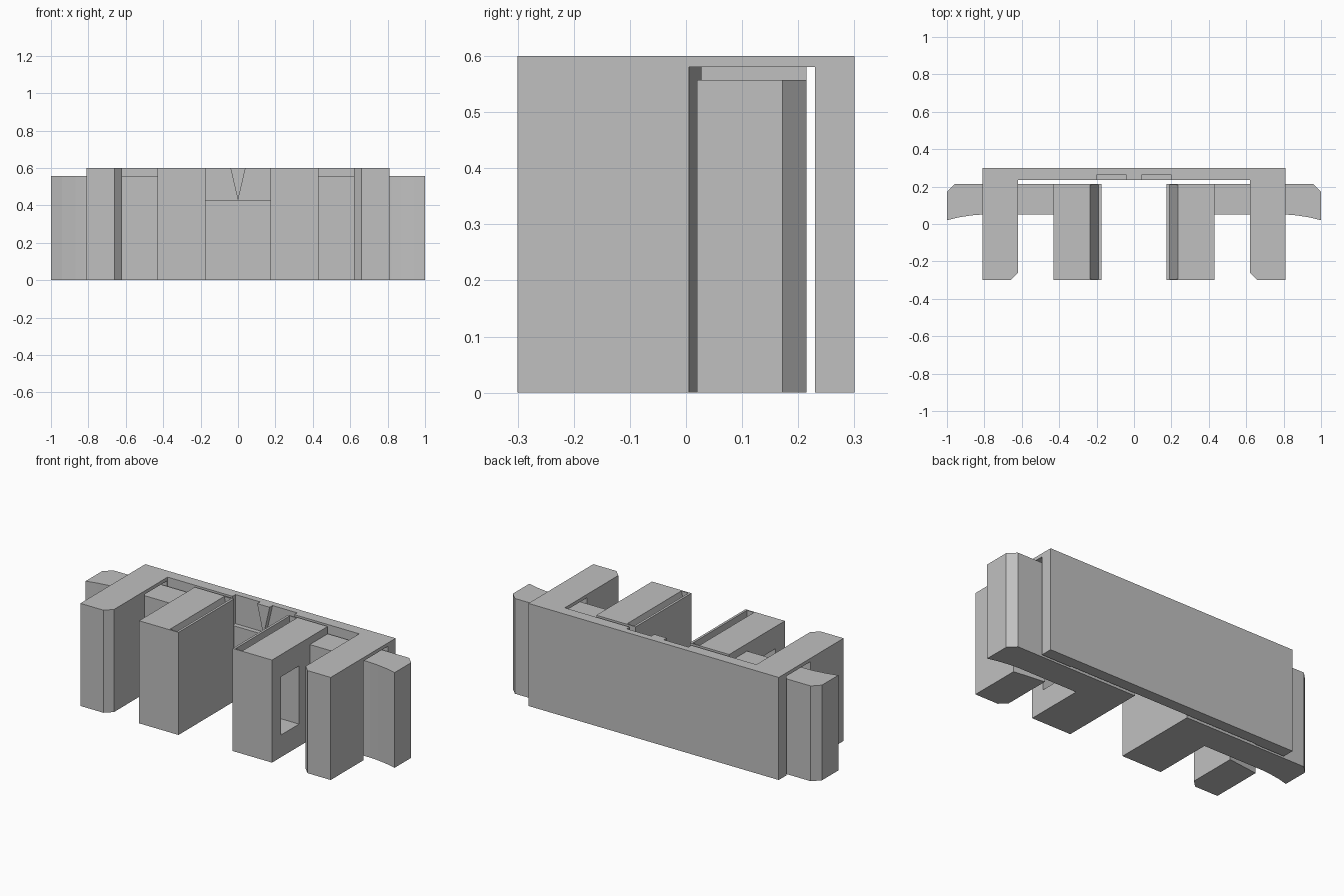
import bpy, bmesh
from mathutils import Vector

if "Cube" in bpy.data.objects:
    bpy.data.objects.remove(bpy.data.objects["Cube"], do_unlink=True)

grey = bpy.data.materials.new("plain_grey")
grey.use_nodes = True
grey.diffuse_color = (0.53, 0.53, 0.53, 1)
grey.node_tree.nodes["Principled BSDF"].inputs["Base Color"].default_value = (0.53, 0.53, 0.53, 1)


def prism(name, profile, lo, hi, axis="z", side=1):
    """Extrude a 2D profile along z (xy profile) or y (xz profile); side=-1 mirrors x."""
    bm = bmesh.new()
    point = (lambda a, b: (a * side, b, lo)) if axis == "z" else (lambda a, b: (a * side, lo, b))
    face = bm.faces.new([bm.verts.new(point(a, b)) for a, b in profile])
    ext = bmesh.ops.extrude_face_region(bm, geom=[face])
    shift = Vector((0, 0, hi - lo)) if axis == "z" else Vector((0, hi - lo, 0))
    moved = [g for g in ext["geom"] if isinstance(g, bmesh.types.BMVert)]
    bmesh.ops.translate(bm, verts=moved, vec=shift)
    bmesh.ops.recalc_face_normals(bm, faces=bm.faces)
    mesh = bpy.data.meshes.new(name)
    bm.to_mesh(mesh)
    bm.free()
    mesh.materials.append(grey)
    obj = bpy.data.objects.new(name, mesh)
    bpy.context.collection.objects.link(obj)
    return obj


def rect(a0, a1, b0, b1):
    return [(a0, b0), (a1, b0), (a1, b1), (a0, b1)]


def carve(obj, cutters):
    """Subtract the cutters, then remove them."""
    for c in cutters:
        c.hide_render = True
        mod = obj.modifiers.new("cut", "BOOLEAN")
        mod.operation, mod.solver, mod.object = "DIFFERENCE", "EXACT", c
    bpy.context.view_layer.update()
    deps = bpy.context.evaluated_depsgraph_get()
    mesh = bpy.data.meshes.new_from_object(obj.evaluated_get(deps))
    obj.modifiers.clear()
    obj.data = mesh
    for c in cutters:
        bpy.data.objects.remove(c, do_unlink=True)


# U-shaped frame: back plate with two chamfered outer arms
half = [(0.62, 0.235), (0.62, -0.26), (0.66, -0.3), (0.81, -0.3), (0.81, 0.3)]
outline = half + [(-x, y) for x, y in reversed(half)]
frame = prism("frame", outline, 0, 0.6)
cuts = []
for s in (1, -1):
    # tapered passage through the arm, open at the bottom
    cuts.append(prism("arm_slot", [(0.6, 0.03), (0.62, 0.028), (0.81, 0.005), (0.83, 0.003),
                                   (0.83, 0.23), (0.6, 0.23)], -0.1, 0.58, side=s))
    # shallow plate recess that leaves a central wedge
    cuts.append(prism("plate_recess", [(0.001, 0.43), (0.2, 0.43), (0.2, 0.65), (0.052, 0.65)],
                      0.2, 0.262, axis="y", side=s))
carve(frame, cuts)

for s, tag in ((1, "left"), (-1, "right")):
    # inner leg with a narrow sloped pocket on top and a window in the outer face
    leg = prism(tag + "_leg", rect(0.175, 0.43, -0.3, 0.215), 0, 0.6, side=s)
    pocket = prism("pocket", [(0.189, 0.43), (0.191, 0.43), (0.248, 0.65), (0.189, 0.65)],
                   -0.293, 0.208, axis="y", side=s)
    window = prism("window", rect(0.26, 0.5, -0.215, -0.05), 0.13, 0.47, side=s)
    carve(leg, [pocket, window])

    # side bar with a flared, chamfered grip that passes through the arm
    prism(tag + "_grip_bar", [(0.43, 0.05), (0.82, 0.05), (0.87, 0.046), (0.94, 0.035), (1, 0.02),
                              (1, 0.172), (0.957, 0.215), (0.43, 0.215)], 0, 0.557, side=s)
